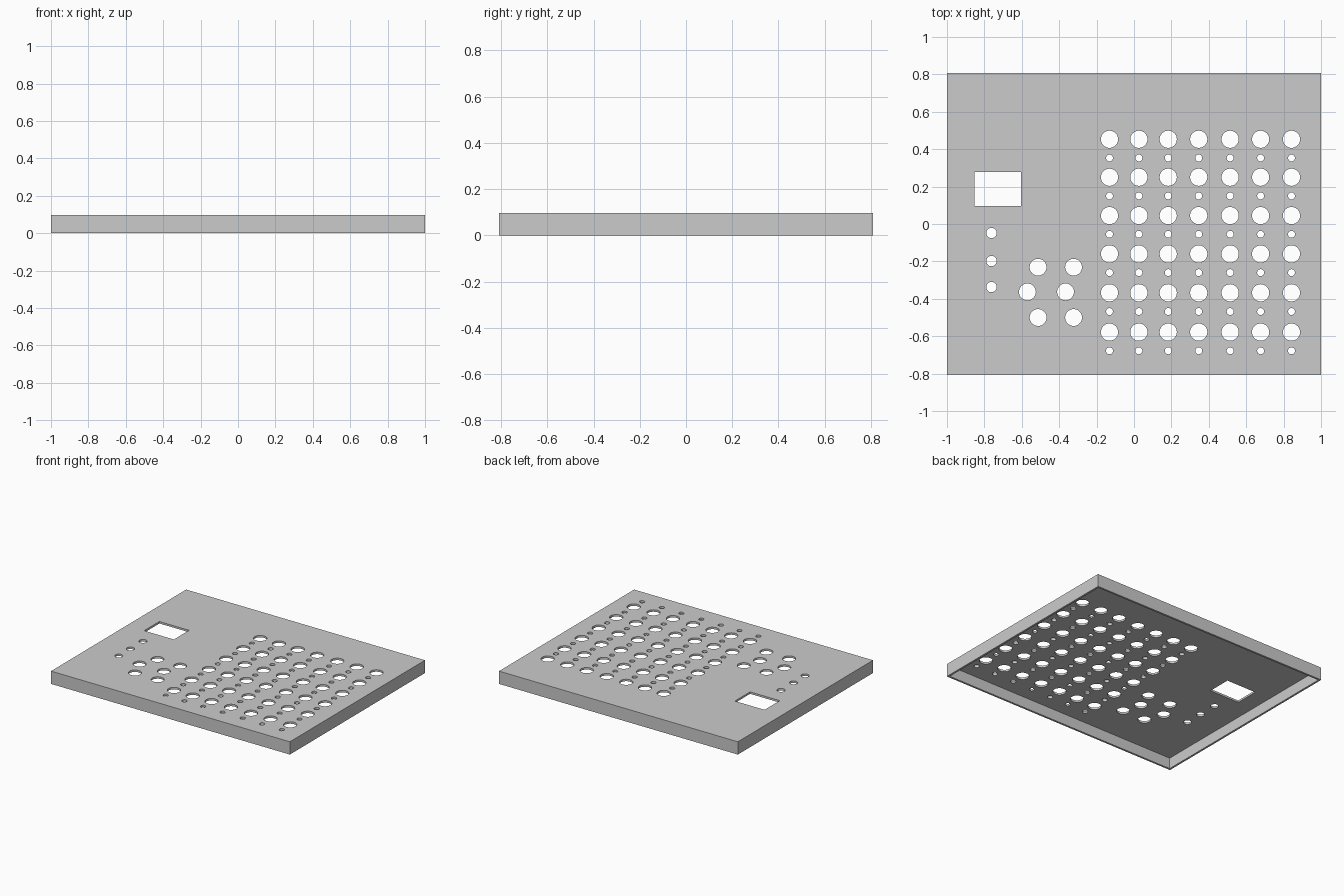
import bpy
import bmesh
from mathutils import Matrix, Vector

if "Cube" in bpy.data.objects:
    bpy.data.objects.remove(bpy.data.objects["Cube"], do_unlink=True)

HALF_X, HALF_Y, HEIGHT, WALL = 1.0, 0.808, 0.097, 0.015

grey = bpy.data.materials.new("light grey")
grey.use_nodes = True
grey.diffuse_color = (0.6, 0.6, 0.6, 1)
grey.node_tree.nodes["Principled BSDF"].inputs["Base Color"].default_value = (0.6, 0.6, 0.6, 1)


def add_box(bm, low, high):
    low, high = Vector(low), Vector(high)
    matrix = Matrix.Translation((low + high) / 2) @ Matrix.Diagonal((*(high - low), 1))
    bmesh.ops.create_cube(bm, size=1, matrix=matrix)


def add_hole(bm, x, y, radius):
    bmesh.ops.create_cone(bm, cap_ends=True, segments=32, radius1=radius, radius2=radius,
                          depth=0.1, matrix=Matrix.Translation((x, y, HEIGHT)))


def make_object(name, bm):
    mesh = bpy.data.meshes.new(name)
    bm.to_mesh(mesh)
    bm.free()
    obj = bpy.data.objects.new(name, mesh)
    bpy.context.collection.objects.link(obj)
    mesh.materials.append(grey)
    return obj


# Panel body
bm = bmesh.new()
add_box(bm, (-HALF_X, -HALF_Y, 0), (HALF_X, HALF_Y, HEIGHT))
panel = make_object("panel_cover", bm)

# Hollow underside
bm = bmesh.new()
add_box(bm, (WALL - HALF_X, WALL - HALF_Y, -0.1),
        (HALF_X - WALL, HALF_Y - WALL, HEIGHT - WALL))
hollow = make_object("hollow_cutter", bm)

bm = bmesh.new()
# Grid of knob holes, each with a small indicator hole in front
for x in (-0.131, 0.026, 0.183, 0.346, 0.514, 0.677, 0.842):
    for y in (0.453, 0.25, 0.045, -0.16, -0.368, -0.578):
        add_hole(bm, x, y, 0.046)
        add_hole(bm, x, y - 0.1, 0.0185)
# Cluster of button holes
for y, left, right in ((-0.231, -0.513, -0.323), (-0.363, -0.57, -0.366), (-0.5, -0.513, -0.323)):
    add_hole(bm, left, y, 0.045)
    add_hole(bm, right, y, 0.045)
# Column of medium holes
for y in (-0.048, -0.198, -0.337):
    add_hole(bm, -0.762, y, 0.028)
# Rectangular display window
add_box(bm, (-0.853, 0.096, 0.05), (-0.604, 0.278, 0.15))
holes = make_object("holes_cutter", bm)

# Cut the body and discard the cutters
bpy.context.view_layer.objects.active = panel
panel.select_set(True)
for cutter in (hollow, holes):
    mod = panel.modifiers.new(cutter.name, 'BOOLEAN')
    mod.operation = 'DIFFERENCE'
    mod.solver = 'EXACT'
    mod.object = cutter
    cutter.hide_render = True
    bpy.ops.object.modifier_apply(modifier=mod.name)
    bpy.data.objects.remove(cutter, do_unlink=True)

bpy.ops.object.select_all(action='DESELECT')
panel.select_set(True)
bpy.ops.object.shade_smooth_by_angle()
